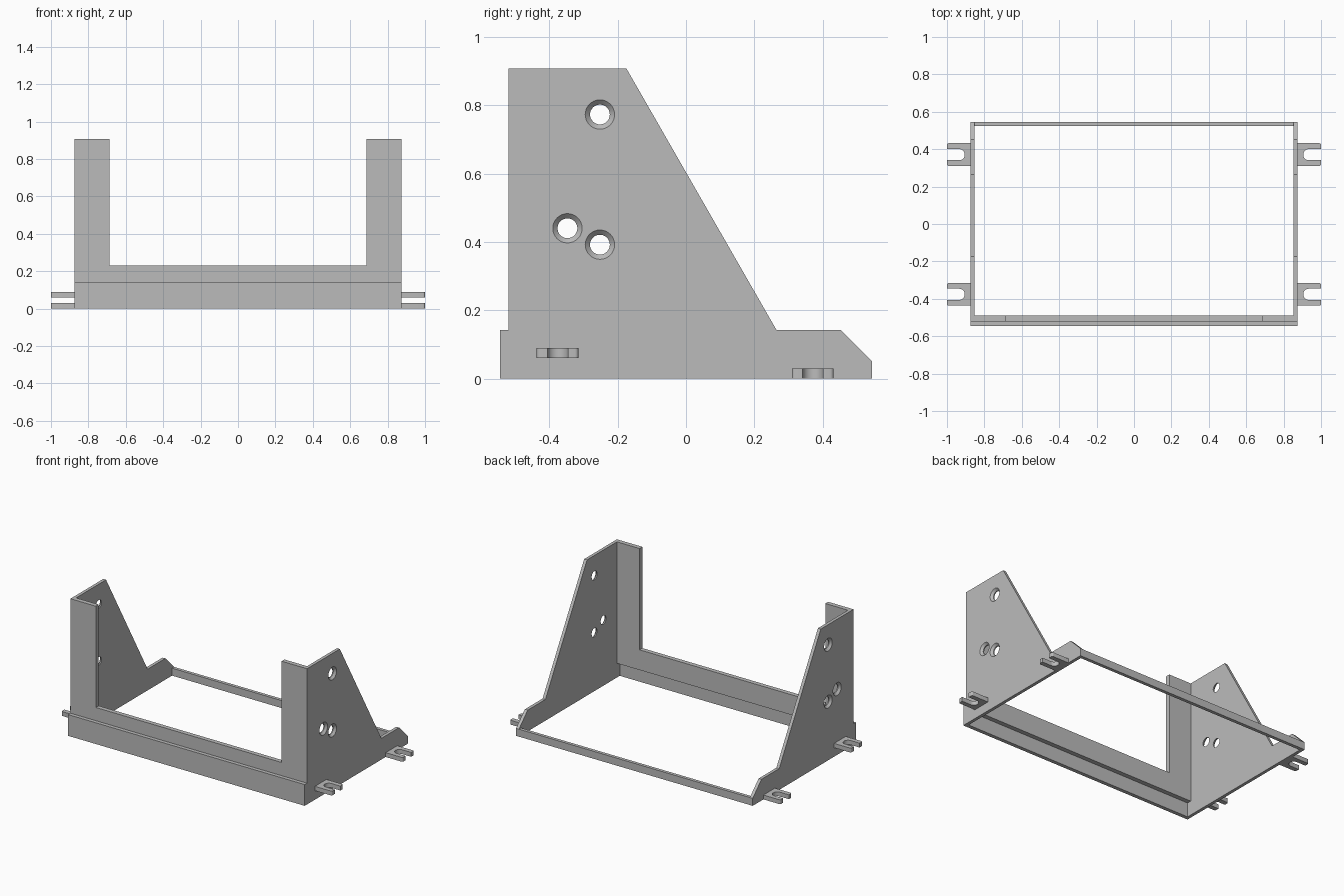
import bpy, bmesh, math
from mathutils import Matrix

if "Cube" in bpy.data.objects:
    bpy.data.objects.remove(bpy.data.objects["Cube"])

grey = bpy.data.materials.new("plain grey")
grey.use_nodes = True
COLOUR = (0.5, 0.5, 0.5, 1)
grey.diffuse_color = COLOUR
grey.node_tree.nodes["Principled BSDF"].inputs["Base Color"].default_value = COLOUR

OUTER, INNER = 0.875, 0.854      # side plate faces
FRONT, STEP, BACK = -0.545, -0.52, 0.545
LEDGE, TOP = 0.142, 0.907
AXES = {"x": lambda a, b, d: (d, a, b),
        "y": lambda a, b, d: (a, d, b),
        "z": lambda a, b, d: (a, b, d)}


def finish(name, bm):
    bmesh.ops.recalc_face_normals(bm, faces=bm.faces)
    mesh = bpy.data.meshes.new(name)
    bm.to_mesh(mesh)
    bm.free()
    mesh.materials.append(grey)
    obj = bpy.data.objects.new(name, mesh)
    bpy.context.collection.objects.link(obj)
    return obj


def prism(name, outline, axis, start, end):
    """Extrude a flat outline along one axis."""
    bm = bmesh.new()
    place = AXES[axis]
    low, high = ([bm.verts.new(place(a, b, d)) for a, b in outline] for d in (start, end))
    bm.faces.new(low)
    bm.faces.new(high)
    n = len(outline)
    for i in range(n):
        j = (i + 1) % n
        bm.faces.new((low[i], low[j], high[j], high[i]))
    return finish(name, bm)


def arc(cx, cy, r, start, end, steps):
    angles = [math.radians(start + (end - start) * i / steps) for i in range(steps + 1)]
    return [(cx + r * math.cos(t), cy + r * math.sin(t)) for t in angles]


def smooth(obj):
    bpy.ops.object.select_all(action="DESELECT")
    obj.select_set(True)
    bpy.context.view_layer.objects.active = obj
    bpy.ops.object.shade_smooth_by_angle(angle=math.radians(25))


def hole_cutter(side):
    """Countersunk holes, wide on the outer face."""
    bm = bmesh.new()
    for y, z in ((-0.252, 0.773), (-0.347, 0.44), (-0.252, 0.392)):
        rings = []
        for x, r in ((0.8, 0.029), (0.861, 0.029), (OUTER, 0.043), (0.9, 0.043)):
            rings.append([bm.verts.new((side * x, a, b)) for a, b in arc(y, z, r, 0, 360, 32)[:-1]])
        for a, b in zip(rings, rings[1:]):
            for i in range(32):
                j = (i + 1) % 32
                bm.faces.new((a[i], a[j], b[j], b[i]))
        bm.faces.new(rings[0])
        bm.faces.new(rings[-1])
    return finish("hole_cutter", bm)


def tab_outline(side, y):
    """Mounting tab with a round-ended slot open to the outside."""
    half, slot, tip, c = 0.061, 0.03, 1.0, 0.01
    pts = [(OUTER - 0.01, -half)]
    pts += arc(tip - c, -half + c, c, -90, 0, 4)
    pts += [(tip, -slot)]
    pts += arc(0.935, 0, slot, 270, 90, 16)
    pts += [(tip, slot)]
    pts += arc(tip - c, half - c, c, 0, 90, 4)
    pts += [(OUTER - 0.01, half)]
    return [(side * a, y + b) for a, b in pts]


# Side plates and mounting tabs
profile = [(FRONT, 0), (BACK, 0), (BACK, 0.05), (0.453, LEDGE), (0.265, LEDGE),
           (-0.174, TOP), (STEP, TOP), (STEP, LEDGE), (FRONT, LEDGE)]
for side, label in ((1, "left"), (-1, "right")):
    plate = prism(label + "_side_plate", profile, "x", side * INNER, side * OUTER)
    cutter = hole_cutter(side)
    cut = plate.modifiers.new("holes", "BOOLEAN")
    cut.operation, cut.solver, cut.object = "DIFFERENCE", "EXACT", cutter
    bpy.context.view_layer.objects.active = plate
    bpy.ops.object.modifier_apply(modifier=cut.name)
    bpy.data.objects.remove(cutter)
    smooth(plate)
    for place, y, z in (("front", -0.376, 0.06), ("rear", 0.371, 0.0)):
        smooth(prism(f"{label}_{place}_tab", tab_outline(side, y), "z", z, z + 0.029))

# Lower front wall
prism("front_lower_wall", [(-INNER, 0), (INNER, 0), (INNER, LEDGE), (-INNER, LEDGE)],
      "y", FRONT, STEP)

# Upper front frame: a wide U set behind the lower wall
half_gap, sill, base = 0.687, 0.23, 0.095
prism("front_upper_frame",
      [(-INNER, base), (INNER, base), (INNER, TOP), (half_gap, TOP), (half_gap, sill),
       (-half_gap, sill), (-half_gap, TOP), (-INNER, TOP)],
      "y", STEP, -0.49)

# Low rear bar
prism("rear_bar", [(-INNER, 0), (INNER, 0), (INNER, 0.05), (-INNER, 0.05)],
      "y", 0.523, BACK)
